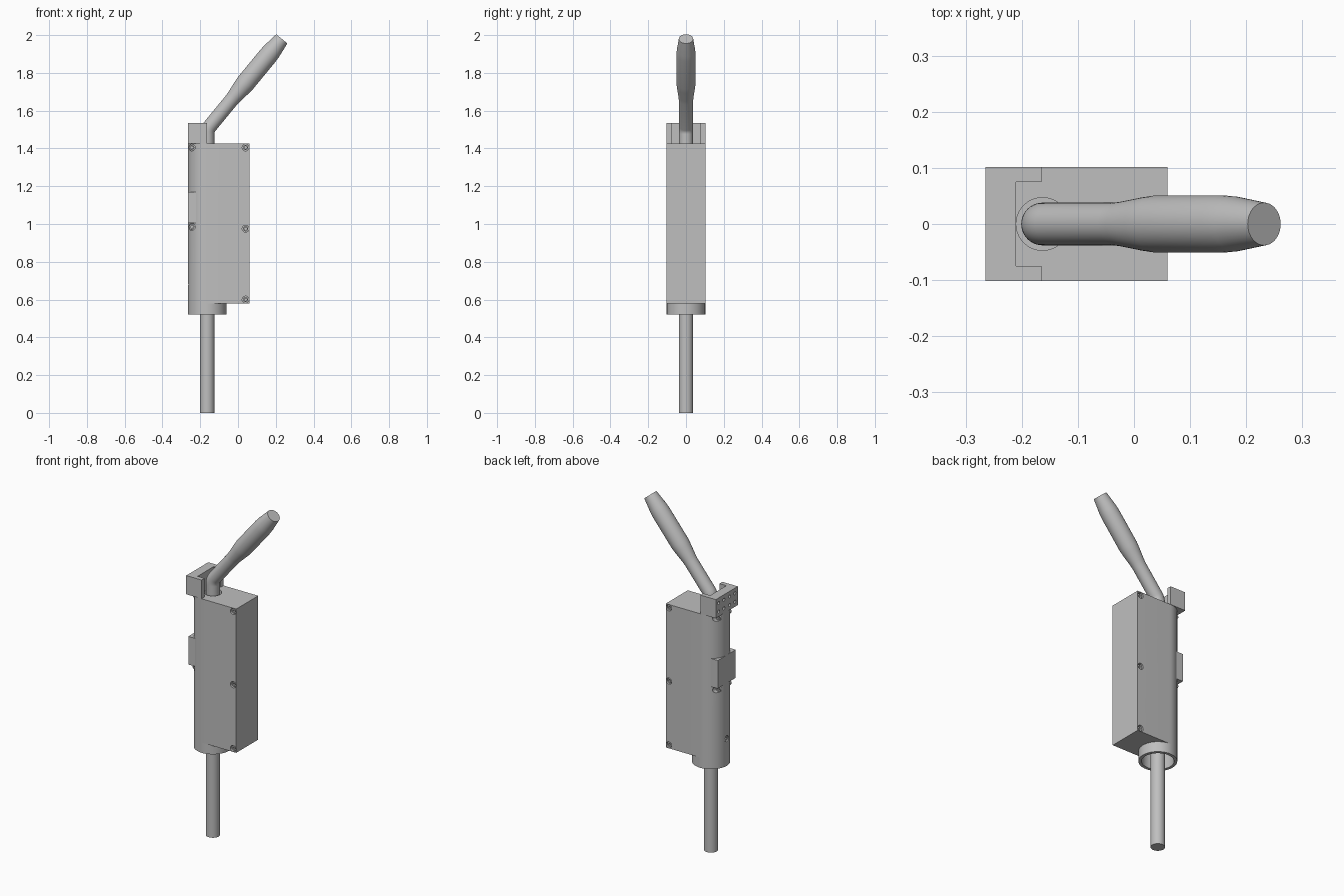
import bpy, bmesh, math
from mathutils import Matrix, Vector

if "Cube" in bpy.data.objects:
    bpy.data.objects.remove(bpy.data.objects["Cube"])

grey = bpy.data.materials.new("plain grey")
grey.use_nodes = True
grey.diffuse_color = (0.52, 0.52, 0.52, 1)
grey.node_tree.nodes["Principled BSDF"].inputs["Base Color"].default_value = grey.diffuse_color

AXIS = -0.163      # x of the rod axis
R = 0.102          # barrel radius
BASE, FLOOR, TOP = 0.52, 0.58, 1.425


def finish(name, bm):
    bmesh.ops.recalc_face_normals(bm, faces=bm.faces)
    mesh = bpy.data.meshes.new(name)
    bm.to_mesh(mesh)
    bm.free()
    mesh.materials.append(grey)
    obj = bpy.data.objects.new(name, mesh)
    bpy.context.collection.objects.link(obj)
    return obj


def smooth(obj):
    bpy.ops.object.select_all(action='DESELECT')
    obj.select_set(True)
    bpy.context.view_layer.objects.active = obj
    bpy.ops.object.shade_smooth_by_angle(angle=math.radians(30))


def prism(name, outline, z0, z1):
    bm = bmesh.new()
    face = bm.faces.new([bm.verts.new((x, y, z0)) for x, y in outline])
    top = bmesh.ops.extrude_face_region(bm, geom=[face])["geom"]
    bmesh.ops.translate(bm, vec=(0, 0, z1 - z0),
                        verts=[v for v in top if isinstance(v, bmesh.types.BMVert)])
    return finish(name, bm)


def skin(bm, rings, closed=False):
    """Bridge successive vertex rings; cap the ends unless closed."""
    n = len(rings[0])
    pairs = list(zip(rings, rings[1:])) + ([(rings[-1], rings[0])] if closed else [])
    for a, b in pairs:
        for i in range(n):
            j = (i + 1) % n
            bm.faces.new((a[i], a[j], b[j], b[i]))
    if not closed:
        bm.faces.new(rings[0])
        bm.faces.new(rings[-1])


def circle(bm, r, z, matrix, n):
    return [bm.verts.new(matrix @ Vector((r * math.cos(2 * math.pi * i / n),
                                          r * math.sin(2 * math.pi * i / n), z)))
            for i in range(n)]


def lathe(name, profile, matrix, n=32, closed=False):
    bm = bmesh.new()
    skin(bm, [circle(bm, r, z, matrix, n) for r, z in profile], closed)
    return finish(name, bm)


def aim(origin, direction):
    return Matrix.Translation(origin) @ Vector(direction).to_track_quat('Z', 'Y').to_matrix().to_4x4()


def cut(target, cutters):
    for cutter in cutters:
        cutter.hide_render = True
        mod = target.modifiers.new("cut", 'BOOLEAN')
        mod.operation = 'DIFFERENCE'
        mod.solver = 'EXACT'
        mod.object = cutter
        bpy.context.view_layer.objects.active = target
        bpy.ops.object.modifier_apply(modifier=mod.name)
        bpy.data.objects.remove(cutter)


upright = Matrix.Translation((AXIS, 0, 0))

# Housing: box with a half-round back
arc = [(AXIS + R * math.cos(a), R * math.sin(a))
       for a in (math.pi / 2 + math.pi * i / 32 for i in range(33))]
housing = prism("housing", arc + [(0.06, -R), (0.06, R)], FLOOR, TOP)

# Collar under the housing, open at the bottom
collar = lathe("collar", [(0.085, BASE), (R, BASE), (R, FLOOR), (0.085, FLOOR)],
               upright, 64, closed=True)
smooth(collar)

# Bore, top clearance hole and screw pockets
cutters = [lathe("bore_cutter", [(0.085, 0.5), (0.085, 0.7)], upright, 64),
           lathe("clearance_cutter", [(0.047, 1.38), (0.047, 1.5)], upright, 48)]
pockets = [(0.04, z, 0.082) for z in (0.6, 0.975, 1.405)]
pockets += [(-0.245, z, 0.04) for z in (0.985, 1.405)]
seats = [aim((x, side * floor, z), (0, side, 0))
         for x, z, floor in pockets for side in (-1, 1)]
seats.append(aim((-0.247, 0, 0.68), (-1, 0, 0)))
for seat in seats:
    cutters.append(lathe("pocket_cutter", [(0.018, 0), (0.018, 0.08)], seat, 24))
cut(housing, cutters)
smooth(housing)

# Socket screws seated in the pockets
for i, seat in enumerate(seats):
    screw = lathe(f"screw_{i + 1}",
                  [(0.014, -0.002), (0.014, 0.013), (0.007, 0.013), (0.007, 0.004)], seat, 20)
    smooth(screw)

# Plunger rod
rod = lathe("rod", [(0.038, 0), (0.038, 1.3)], upright, 40)
smooth(rod)

# Bent handle: a round section swept along stem, elbow and grip
start, end = Vector((AXIS, 0, 1.5)), Vector((0.232, 0, 1.98))
lean = (end - start).normalized()
angle = math.atan2(lean.x, lean.z)
bm = bmesh.new()
rings = [circle(bm, 0.038, 1.3, upright, 40)]
for i in range(7):
    t = i / 6
    near, far = start - Vector((0, 0, 0.025)), start + lean * 0.025
    p = near * (1 - t) ** 2 + start * 2 * t * (1 - t) + far * t ** 2
    rings.append(circle(bm, 0.038, 0, Matrix.Translation(p) @ Matrix.Rotation(angle * t, 4, 'Y'), 40))
for x, r in ((-0.035, 0.038), (-0.02, 0.040), (0.02, 0.048), (0.04, 0.051),
             (0.16, 0.051), (0.18, 0.049), (0.232, 0.038)):
    p = start + lean * ((x - start.x) / lean.x)
    rings.append(circle(bm, r, 0, Matrix.Translation(p) @ Matrix.Rotation(angle, 4, 'Y'), 40))
skin(bm, rings)
handle = finish("handle", bm)
smooth(handle)

# U-shaped top bracket with mounting holes in its back
half = [(-0.265, R), (-0.165, R), (-0.165, 0.075), (-0.21, 0.075)]
bracket = prism("top_bracket", half + [(x, -y) for x, y in reversed(half)], TOP, 1.535)
cut(bracket, [lathe("hole_cutter", [(0.009, -0.03), (0.009, 0.02)], aim((-0.265, y, z), (-1, 0, 0)), 16)
              for y in (-0.075, -0.027, 0.027, 0.075) for z in (1.455, 1.505)])

# Mounting block on the rounded back
prism("mounting_block", [(-0.265, -0.083), (-0.2, -0.083), (-0.2, 0.083), (-0.265, 0.083)], 1.005, 1.17)
